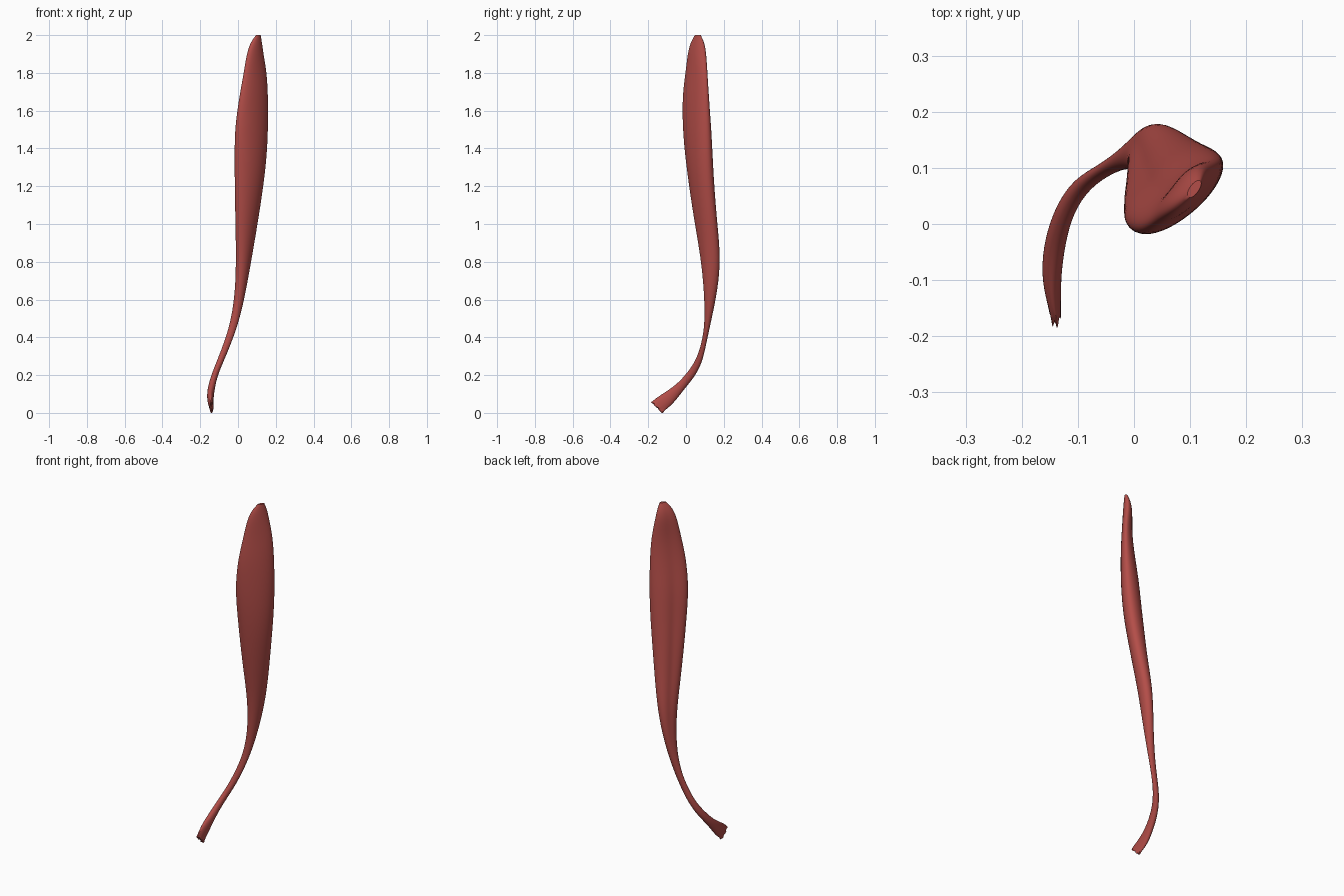
import bpy, bmesh
from math import cos, sin, pi, radians, exp

cube = bpy.data.objects.get("Cube")
if cube:
    bpy.data.objects.remove(cube, do_unlink=True)

SIDES = 28

# Single flesh colour
flesh = bpy.data.materials.new("muscle_red")
flesh.use_nodes = True
colour = (0.45, 0.075, 0.065, 1)
flesh.diffuse_color = colour
shader = next(n for n in flesh.node_tree.nodes if n.type == 'BSDF_PRINCIPLED')
shader.inputs["Base Color"].default_value = colour
shader.inputs["Roughness"].default_value = 0.6

# Belly sections: height, x range, y range, skew angle (small = thin diagonal blade)
belly = [
    (2.0, .095, .12, .047, .078, 50),
    (1.96, .065, .127, .023, .098, 50),
    (1.9, .045, .135, .008, .108, 48),
    (1.8, .03, .153, -.003, .114, 38),
    (1.67, .005, .16, -.021, .122, 42),
    (1.5, -.02, .16, -.018, .135, 52),
    (1.35, -.02, .152, -.004, .142, 58),
    (1.2, -.02, .135, .016, .15, 63),
    (1.0, -.015, .104, .046, .166, 64),
    (.82, -.012, .073, .078, .185, 75),
    (.65, -.015, .043, .095, .168, 85),
    (.5, -.035, .01, .1, .136, 90),
]

# Tendon sections: x range, then upper edge (y, z) and lower edge (y, z)
tendon = [
    (-.068, -.03, .09, .4, .108, .37),
    (-.11, -.075, .06, .29, .086, .265),
    (-.14, -.107, .01, .215, .045, .19),
    (-.16, -.122, -.05, .15, -.01, .125),
    (-.166, -.13, -.11, .11, -.07, .045),
    (-.155, -.13, -.16, .078, -.11, .016),
    (-.15, -.13, -.187, .058, -.13, .0),
]


def section(x0, x1, y0, y1, z0, z1, skew, groove):
    """Skewed oval between the given limits, hollowed along its back."""
    points = []
    for i in range(SIDES):
        t = 2 * pi * i / SIDES
        side = t - skew / 2
        k = 1 - groove * exp(-((side - radians(105)) / 0.5) ** 2)
        px, py = k * cos(t), k * cos(t - skew)
        points.append(((x0 + x1 + (x1 - x0) * px) / 2,
                       (y0 + y1 + (y1 - y0) * py) / 2,
                       (z0 + z1 + (z1 - z0) * py) / 2))
    return points


sections = []
for z, x0, x1, y0, y1, skew in belly:
    groove = 0.3 * max(0, sin(pi * min(1, max(0, (z - .6) / 1.4)))) ** 0.5
    sections.append(section(x0, x1, y0, y1, z, z, radians(skew), groove))
for x0, x1, y0, z0, y1, z1 in tendon:
    sections.append(section(x0, x1, y0, y1, z0, z1, pi / 2, 0))

# Frayed tendon end
sections[-1] = [(x, y + (0.012 if i % 4 < 2 else 0), z)
                for i, (x, y, z) in enumerate(sections[-1])]

# Loft the sections into one closed skin
bm = bmesh.new()
rings = [[bm.verts.new(p) for p in s] for s in sections]
for a, b in zip(rings, rings[1:]):
    for i in range(SIDES):
        j = (i + 1) % SIDES
        bm.faces.new((a[i], a[j], b[j], b[i]))
bm.faces.new(rings[0])
bm.faces.new(rings[-1])
bmesh.ops.recalc_face_normals(bm, faces=bm.faces)
mesh = bpy.data.meshes.new("muscle")
bm.to_mesh(mesh)
bm.free()
mesh.materials.append(flesh)
muscle = bpy.data.objects.new("muscle_with_tendon", mesh)
bpy.context.collection.objects.link(muscle)

# Crease the end caps so smoothing keeps the full length
crease = mesh.attributes.new("crease_edge", 'FLOAT', 'EDGE')
last = (len(rings) - 1) * SIDES
for e in mesh.edges:
    v, w = e.vertices
    if max(v, w) < SIDES or min(v, w) >= last:
        crease.data[e.index].value = 1
smooth = muscle.modifiers.new("smooth", 'SUBSURF')
smooth.levels = smooth.render_levels = 2

bpy.ops.object.select_all(action='DESELECT')
muscle.select_set(True)
bpy.context.view_layer.objects.active = muscle
bpy.ops.object.shade_smooth_by_angle(angle=radians(50))
